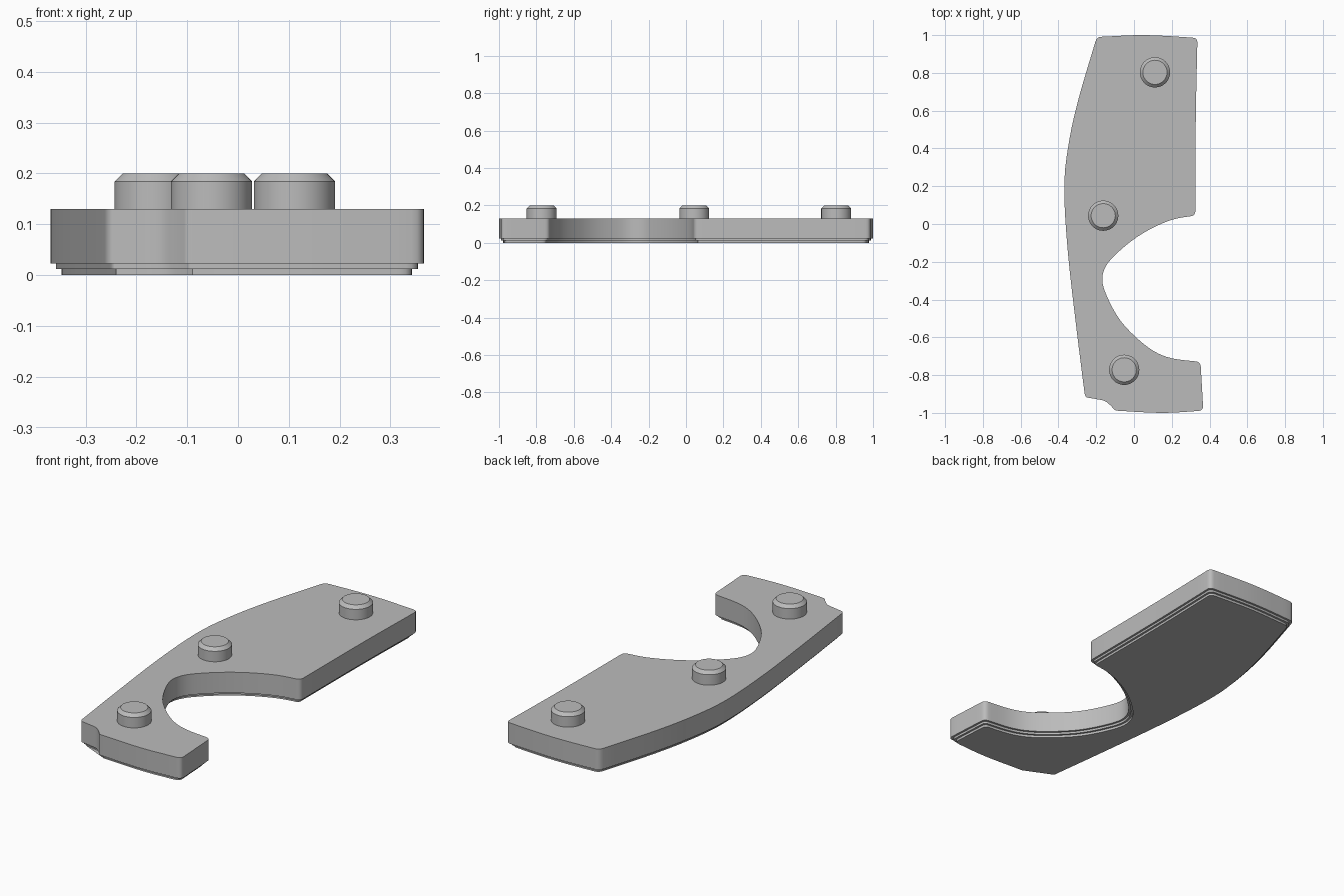
import bpy, bmesh, math
from mathutils import Vector

cube = bpy.data.objects.get("Cube")
if cube:
    bpy.data.objects.remove(cube, do_unlink=True)

grey = bpy.data.materials.new("plain_grey")
grey.use_nodes = True
colour = (0.5, 0.5, 0.5, 1)
grey.diffuse_color = colour
grey.node_tree.nodes["Principled BSDF"].inputs["Base Color"].default_value = colour

# Outline as smooth sides that meet at corners, clockwise from the back right
SIDES = [
    [(-.197, .99), (.06, 1.0), (.336, .985)],                        # back edge
    [(.336, .985), (.327, .55), (.325, .045)],                       # straight long side
    [(.325, .045), (.21, .025), (.1, -.02), (0, -.08), (-.09, -.155),
     (-.15, -.225), (-.168, -.3), (-.14, -.39), (-.08, -.5), (0, -.59),
     (.1, -.67), (.2, -.711), (.352, -.73)],                         # round bite
    [(.352, -.73), (.367, -.988)],                                   # short side
    [(.367, -.988), (.15, -1.0), (-.1, -.988)],                      # front edge
    [(-.1, -.988), (-.125, -.96), (-.155, -.937), (-.2, -.927), (-.259, -.917)],  # notch
    [(-.259, -.917), (-.305, -.55), (-.35, -.15), (-.369, .18),
     (-.35, .4), (-.297, .65), (-.197, .99)],                        # bowed side
]


def smooth_path(points, steps=4):
    """Curve through the points, leaving out the last one."""
    p = [Vector(q) for q in points]
    p = [2 * p[0] - p[1]] + p + [2 * p[-1] - p[-2]]
    out = []
    for a, b, c, d in zip(p, p[1:], p[2:], p[3:]):
        for i in range(steps):
            t = i / steps
            out.append(b + (c - a) * t / 2 + (a - 2.5 * b + 2 * c - d / 2) * t * t
                       + (1.5 * (b - c) + (d - a) / 2) * t ** 3)
    return out


def inset(path, amount):
    out = []
    for i, p in enumerate(path):
        u = (p - path[i - 1]).normalized()
        v = (path[(i + 1) % len(path)] - p).normalized()
        n1, n2 = Vector((u.y, -u.x)), Vector((v.y, -v.x))
        out.append(p + (n1 + n2) * amount / (1 + n1.dot(n2)))
    return out


def round_corners(path, corners, radius=.025, steps=4):
    out = []
    for i, p in enumerate(path):
        if i not in corners:
            out.append(p)
            continue
        ends = []
        for q in (path[i - 1], path[(i + 1) % len(path)]):
            d = q - p
            ends.append(p + d.normalized() * min(radius, d.length * .8))
        for k in range(steps + 1):
            t = k / steps
            out.append(ends[0] * (1 - t) ** 2 + p * 2 * t * (1 - t) + ends[1] * t * t)
    return out


def stack_rings(name, rings):
    """Solid skinned through (outline, height) rings of equal point count."""
    bm = bmesh.new()
    loops = [[bm.verts.new((p.x, p.y, z)) for p in path] for path, z in rings]
    for low, high in zip(loops, loops[1:]):
        for i in range(len(low)):
            bm.faces.new((low[i - 1], low[i], high[i], high[i - 1]))
    bm.faces.new(loops[0])
    bm.faces.new(loops[-1])
    bmesh.ops.recalc_face_normals(bm, faces=bm.faces)
    mesh = bpy.data.meshes.new(name)
    bm.to_mesh(mesh)
    bm.free()
    mesh.materials.append(grey)
    obj = bpy.data.objects.new(name, mesh)
    bpy.context.collection.objects.link(obj)
    bpy.ops.object.select_all(action='DESELECT')
    obj.select_set(True)
    bpy.context.view_layer.objects.active = obj
    bpy.ops.object.shade_smooth_by_angle(angle=math.radians(30))
    return obj


# Plate with two small steps under its rim
outline, corners = [], set()
for side in SIDES:
    corners.add(len(outline))
    outline += smooth_path(side)
PROFILE = [(.022, 0), (.022, .012), (.011, .012), (.011, .023), (0, .023), (0, .13)]
stack_rings("plate", [(round_corners(inset(outline, a), corners), z) for a, z in PROFILE])


# Chamfered pegs on top
def circle(x, y, r, n=48):
    return [Vector((x + r * math.cos(k * math.tau / n), y + r * math.sin(k * math.tau / n)))
            for k in range(n)]


PEGS = {"back_peg": (.111, .803), "middle_peg": (-.163, .044), "front_peg": (-.052, -.772)}
for name, (x, y) in PEGS.items():
    stack_rings(name, [(circle(x, y, r), z)
                       for r, z in ((.08, .125), (.08, .184), (.064, .2))])
